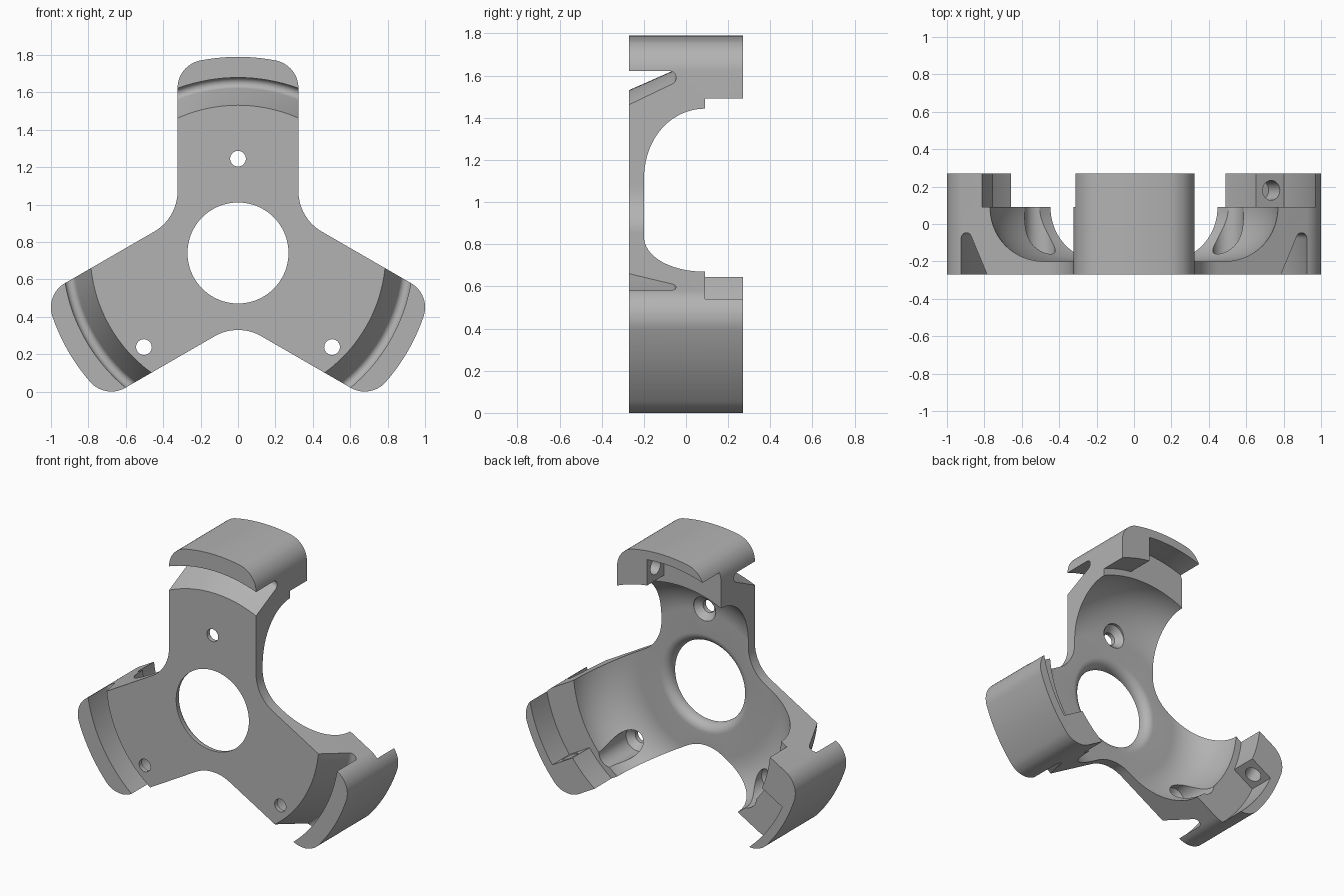
import bpy, bmesh
from math import cos, sin, radians, degrees, acos, atan2, hypot, pi
from mathutils import Matrix, Vector

if "Cube" in bpy.data.objects:
    bpy.data.objects.remove(bpy.data.objects["Cube"], do_unlink=True)

CENTRE_Z = 0.741
ARM_HALF = 0.323
FRONT, BACK, LEDGE, FLOOR = -0.27, 0.27, 0.09, -0.2


def arc(cx, cy, r, a0, a1, n):
    """Points on an arc, angles in degrees, both ends included."""
    angles = [radians(a0 + (a1 - a0) * i / n) for i in range(n + 1)]
    return [(cx + r * cos(a), cy + r * sin(a)) for a in angles]


def turn(points, degrees_ccw):
    a = radians(degrees_ccw)
    return [(x * cos(a) - z * sin(a), x * sin(a) + z * cos(a)) for x, z in points]


def loft(name, rings, loop=False):
    """Skin equal rings of points; close end to end or cap both ends."""
    bm = bmesh.new()
    rows = [[bm.verts.new(p) for p in ring] for ring in rings]
    n = len(rows[0])
    pairs = list(zip(rows, rows[1:])) + ([(rows[-1], rows[0])] if loop else [])
    for a, b in pairs:
        for i in range(n):
            j = (i + 1) % n
            bm.faces.new((a[i], a[j], b[j], b[i]))
    if not loop:
        bm.faces.new(rows[0])
        bm.faces.new(rows[-1])
    bmesh.ops.recalc_face_normals(bm, faces=bm.faces)
    mesh = bpy.data.meshes.new(name)
    bm.to_mesh(mesh)
    bm.free()
    obj = bpy.data.objects.new(name, mesh)
    bpy.context.collection.objects.link(obj)
    return obj


def prism(name, outline, y0, y1):
    return loft(name, [[(x, y, z) for x, z in outline] for y in (y0, y1)])


def lathe(name, profile, n, loop=False, matrix=Matrix()):
    """Revolve (radius, y) points about the y axis."""
    turns = [2 * pi * i / n for i in range(n)]
    rings = [[matrix @ Vector((r * cos(a), y, r * sin(a))) for a in turns]
             for r, y in profile]
    return loft(name, rings, loop)


def boolean(body, tool, operation):
    mod = body.modifiers.new("cut", "BOOLEAN")
    mod.operation, mod.solver, mod.object = operation, "EXACT", tool
    bpy.context.view_layer.objects.active = body
    bpy.ops.object.modifier_apply(modifier=mod.name)
    bpy.data.objects.remove(tool, do_unlink=True)


# Ring section: front face, angled slot, outer pad, ledge, bowl, rounded bore
section = [(0.27, FRONT), (0.79, FRONT)]
section += arc(0.908, -0.077, 0.03, 156, 0, 10)
section += [(0.938, FRONT), (1.2, FRONT), (1.2, BACK), (0.818, BACK), (0.818, LEDGE)]
section += arc(0.483, LEDGE, 0.29, 0, -90, 20)
section += arc(0.33, FLOOR - 0.06, 0.06, 90, 180, 8)
body = lathe("three_arm_bracket", section, 144, loop=True)

# Three-armed outline with filleted crotches and rounded arm tips
tip_x, tip_z, tip_r, crotch_r = 0.173, 0.882, 0.15, 0.25
lean = degrees(atan2(tip_z, tip_x))
reach = hypot(tip_x, tip_z) + tip_r
d = (ARM_HALF + crotch_r) / cos(radians(30))
arm = arc(d * cos(radians(30)), d * sin(radians(30)), crotch_r, 240, 180, 14)
arm += arc(tip_x, tip_z, tip_r, 0, lean, 14)
arm += arc(0, 0, reach, lean, 180 - lean, 10)[1:-1]
arm += arc(-tip_x, tip_z, tip_r, 180 - lean, 180, 14)
outline = [p for k in range(3) for p in turn(arm, 120 * k)]
boolean(body, prism("outline_cutter", outline, -0.4, 0.4), "INTERSECT")

# Stepped notch and blind cross hole in the back pad of each arm
step_x, outer, inner = 0.1, 0.99, 0.79
notch = arc(0, 0, outer, degrees(acos(step_x / outer)), 120, 20)
notch += arc(0, 0, inner, 120, degrees(acos(step_x / inner)), 20)
for k in range(3):
    boolean(body, prism("notch_cutter", turn(notch, 120 * k), LEDGE, 0.4), "DIFFERENCE")
    place = (Matrix.Rotation(radians(-120 * k), 4, "Y")
             @ Matrix.Translation((0, 0.18, 0.905))
             @ Matrix.Rotation(radians(-90), 4, "Z"))
    hole = lathe("cross_hole_cutter", [(0.053, 0), (0.053, 0.22)], 32, matrix=place)
    boolean(body, hole, "DIFFERENCE")

# Countersunk screw holes
screw = [(0.042, -0.4), (0.042, -0.24), (0.082, FLOOR), (0.082, 0.3)]
for x, z in ((0, 0.504), (0.503, -0.503), (-0.503, -0.503)):
    hole = lathe("screw_hole_cutter", screw, 32, matrix=Matrix.Translation((x, 0, z)))
    boolean(body, hole, "DIFFERENCE")

# Colour, placement and shading
grey = bpy.data.materials.new("plain_grey")
grey.use_nodes = True
colour = (0.45, 0.45, 0.45, 1)
grey.diffuse_color = colour
grey.node_tree.nodes["Principled BSDF"].inputs["Base Color"].default_value = colour
body.data.materials.clear()
body.data.materials.append(grey)
for face in body.data.polygons:
    face.material_index = 0
body.data.transform(Matrix.Translation((0, 0, CENTRE_Z)))
bpy.ops.object.select_all(action="DESELECT")
body.select_set(True)
bpy.context.view_layer.objects.active = body
bpy.ops.object.shade_smooth_by_angle(angle=radians(30))
